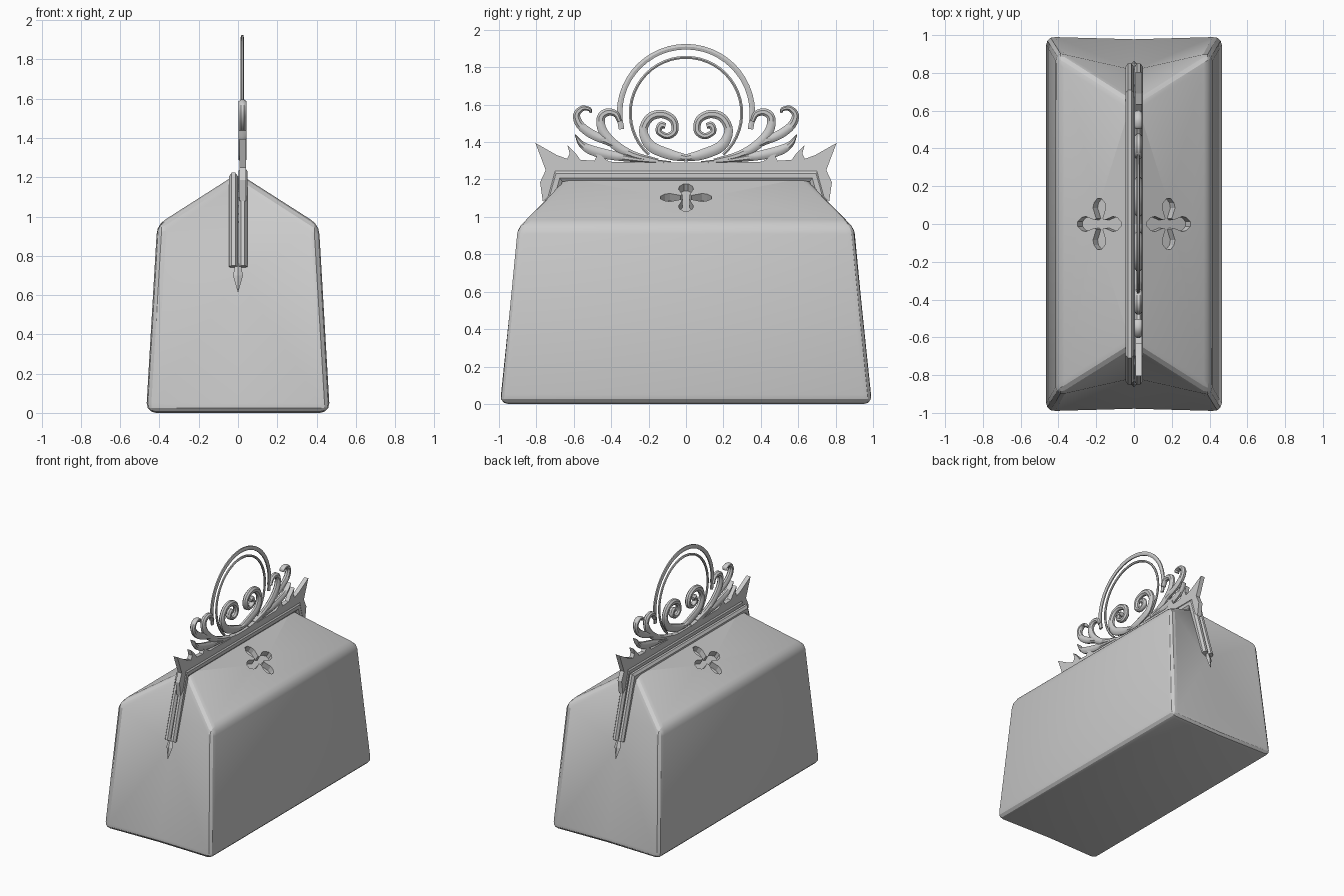
import bpy, bmesh, math
from mathutils import Vector

if "Cube" in bpy.data.objects:
    bpy.data.objects.remove(bpy.data.objects["Cube"])


def finish(name, bm, angle=30):
    bmesh.ops.recalc_face_normals(bm, faces=bm.faces)
    me = bpy.data.meshes.new(name)
    bm.to_mesh(me)
    bm.free()
    ob = bpy.data.objects.new(name, me)
    bpy.context.collection.objects.link(ob)
    bpy.ops.object.select_all(action='DESELECT')
    ob.select_set(True)
    bpy.context.view_layer.objects.active = ob
    if angle:
        bpy.ops.object.shade_smooth_by_angle(angle=math.radians(angle))
    return ob


def spline(pts, n=5):
    """Catmull-Rom through (y, z, half width) points."""
    p = [Vector(q) for q in pts]
    p = [2 * p[0] - p[1]] + p + [2 * p[-1] - p[-2]]
    out = []
    for a, b, c, d in zip(p, p[1:], p[2:], p[3:]):
        for i in range(n):
            t = i / n
            out.append(0.5 * (2*b + (c-a)*t + (2*a-5*b+4*c-d)*t*t + (3*b-a-3*c+d)*t**3))
    return out + [p[-2]]


def sweep(bm, path, x, depth, sides=8, mirror=1):
    """Tube in the yz plane; depth is the half thickness along x."""
    rings = []
    for i, (y, z, w) in enumerate(path):
        a = Vector(path[max(i-1, 0)][:2])
        b = Vector((y, z))
        c = Vector(path[min(i+1, len(path)-1)][:2])
        d1, d2 = (b-a).normalized(), (c-b).normalized()
        t = (d1 + d2).normalized()
        k = 1 / max(0.6, t.dot(d2 if d2.length else d1))
        ring = []
        for j in range(sides):
            u = 2 * math.pi * (j + 0.5) / sides
            r = w * k * math.cos(u)
            dx = depth * math.sin(u)
            ring.append(bm.verts.new((x + dx, mirror*(y - t.y*r), z + t.x*r)))
        rings.append(ring)
    for r, s in zip(rings, rings[1:]):
        for j in range(sides):
            k = (j + 1) % sides
            bm.faces.new((r[j], r[k], s[k], s[j]))
    bm.faces.new(rings[0])
    bm.faces.new(rings[-1])


def prism(bm, loop, offset):
    """Extrude a loop of 3D points by an offset."""
    a = [bm.verts.new(p) for p in loop]
    b = [bm.verts.new(Vector(p) + Vector(offset)) for p in loop]
    bm.faces.new(a)
    bm.faces.new(b)
    for i in range(len(a)):
        j = (i + 1) % len(a)
        bm.faces.new((a[i], a[j], b[j], b[i]))


# Bag body: tapered walls, hipped roof, ends folded in along the middle
bm = bmesh.new()
V = {}
for sy in (-1, 1):
    for sx in (-1, 1):
        V['b', sx, sy] = bm.verts.new((.468*sx, 1.003*sy, 0))
        V['s', sx, sy] = bm.verts.new((.412*sx, .908*sy, .958))
        V['r', sx, sy] = bm.verts.new((.025*sx, .665*sy, 1.205))
    V['bc', sy] = bm.verts.new((0, .99*sy, 0))
    V['m', sy] = bm.verts.new((0, .815*sy, .7))
round_edges = []
for sx in (-1, 1):
    bm.faces.new([V['b', sx, -1], V['b', sx, 1], V['s', sx, 1], V['s', sx, -1]])
    bm.faces.new([V['s', sx, -1], V['s', sx, 1], V['r', sx, 1], V['r', sx, -1]])
    round_edges += [(V[k, sx, -1], V[k, sx, 1]) for k in 'bs']
    for sy in (-1, 1):
        b, s, r = (V[k, sx, sy] for k in 'bsr')
        bm.faces.new([b, V['bc', sy], V['m', sy]])
        bm.faces.new([b, V['m', sy], s])
        bm.faces.new([s, V['m', sy], r])
        round_edges += [(b, s), (s, r), (b, V['bc', sy])]
for sy in (-1, 1):
    bm.faces.new([V['r', -1, sy], V['r', 1, sy], V['m', sy]])
bm.faces.new([V['r', -1, -1], V['r', 1, -1], V['r', 1, 1], V['r', -1, 1]])
bm.faces.new([V['b', -1, -1], V['bc', -1], V['b', 1, -1], V['b', 1, 1], V['bc', 1], V['b', -1, 1]])
bmesh.ops.recalc_face_normals(bm, faces=bm.faces)
bmesh.ops.bevel(bm, geom=[bm.edges.get(e) for e in round_edges], offset=.05,
                segments=3, profile=.5, affect='EDGES', clamp_overlap=True)
body = finish('bag_body', bm, 20)

# Cross-shaped recesses in both roof slopes
arm = [(.03, -.02), (.085, -.04), (.112, -.034), (.136, -.012),
       (.136, .012), (.112, .034), (.085, .04), (.03, .02)]
bm = bmesh.new()
for s in (-1, 1):
    n, up = Vector((.538*s, 0, .843)), Vector((-.843*s, 0, .538))
    c = Vector((.183*s, 0, 1.103))
    loop = []
    for q in range(4):
        ca, sa = math.cos(q*math.pi/2), math.sin(q*math.pi/2)
        for u, v in arm:
            loop.append(c - n*.045 + Vector((0, u*ca - v*sa, 0)) + up*(u*sa + v*ca))
    prism(bm, loop, n*.1)
cutter = finish('cross_cutter', bm, 0)
cutter.hide_render = True
bpy.context.view_layer.objects.active = body
mod = body.modifiers.new('crosses', 'BOOLEAN')
mod.operation, mod.object, mod.solver = 'DIFFERENCE', cutter, 'EXACT'
bpy.ops.object.modifier_apply(modifier=mod.name)
bpy.data.objects.remove(cutter)

# Two clasp frame bars running along the ridge and down both ends
for name, x, z in (('frame_bar_left', -.023, 1.192), ('frame_bar_right', .025, 1.22)):
    bm = bmesh.new()
    w = .034
    sweep(bm, [(-.82, .742, w), (-.685, z, w), (.685, z, w), (.82, .742, w)], x, .024)
    finish(name, bm, 30)

# Pointed tips below the frame legs
for sy, name in ((-1, 'front_tip'), (1, 'back_tip')):
    bm = bmesh.new()
    rows = [(.76, .825, .014), (.70, .842, .025), (.615, .862, .001)]
    rings = [[bm.verts.new((x, sy*y + dy, z)) for x, dy in
              ((-w, 0), (0, -w*.5), (w, 0), (0, w*.5))] for z, y, w in rows]
    for r, s in zip(rings, rings[1:]):
        for j in range(4):
            k = (j + 1) % 4
            bm.faces.new((r[j], r[k], s[k], s[j]))
    bm.faces.new(rings[0])
    bm.faces.new(rings[-1])
    finish(name, bm, 0)

# Crest rail with horned corners and small thorns
half = [(.08, 1.29), (.41, 1.295), (.445, 1.32), (.485, 1.355), (.478, 1.325), (.49, 1.30),
        (.565, 1.305), (.59, 1.34), (.635, 1.385), (.622, 1.34), (.635, 1.31), (.69, 1.33),
        (.805, 1.395), (.75, 1.25), (.78, 1.185), (.765, 1.08), (.735, 1.11), (.70, 1.245)]
bm = bmesh.new()
outline = half + [(-y, z) for y, z in reversed(half)]
prism(bm, [(.008, y, z) for y, z in outline], (.034, 0, 0))
finish('crest_rail', bm, 0)

# Scrollwork, mirrored about the middle
spiral = [(0, 1.315, .02), (.09, 1.335, .03), (.19, 1.38, .03), (.228, 1.46, .025),
          (.195, 1.53, .025), (.13, 1.55, .024), (.07, 1.52, .022), (.06, 1.46, .02),
          (.10, 1.432, .018), (.145, 1.455, .017), (.135, 1.49, .02), (.11, 1.487, .016)]
inner_hook = [(.15, 1.30, .012), (.28, 1.33, .022), (.38, 1.385, .027), (.445, 1.46, .026),
              (.455, 1.53, .024), (.42, 1.56, .022), (.375, 1.55, .018), (.355, 1.51, .013)]
outer_hook = [(.30, 1.335, .008), (.41, 1.40, .022), (.50, 1.44, .026), (.565, 1.49, .024),
              (.585, 1.545, .02), (.555, 1.58, .016), (.515, 1.575, .011), (.51, 1.555, .006)]
low_leaf = [(.08, 1.29, .008), (.25, 1.305, .015), (.40, 1.33, .027), (.50, 1.355, .028),
            (.56, 1.39, .018), (.592, 1.44, .003)]
for name, pts in (('centre_scroll', spiral), ('inner_scroll', inner_hook),
                  ('outer_scroll', outer_hook), ('low_leaf', low_leaf)):
    bm = bmesh.new()
    for m in (-1, 1):
        sweep(bm, spline(pts, 4), .023, .021, 8, m)
    finish(name, bm, 40)

# Carrying handle: a thick outer arc and a thin inner hoop
for name, r, w, a0, steps in (('handle_outer', .355, .017, -14, 28),
                              ('handle_inner', .298, .009, -48, 36)):
    bm = bmesh.new()
    path = []
    for i in range(steps + 1):
        a = math.radians(a0 + (180 - 2*a0) * i / steps)
        path.append((r*math.cos(a), 1.555 + r*math.sin(a), w))
    sweep(bm, path, .022, .009, 6)
    finish(name, bm, 30)
